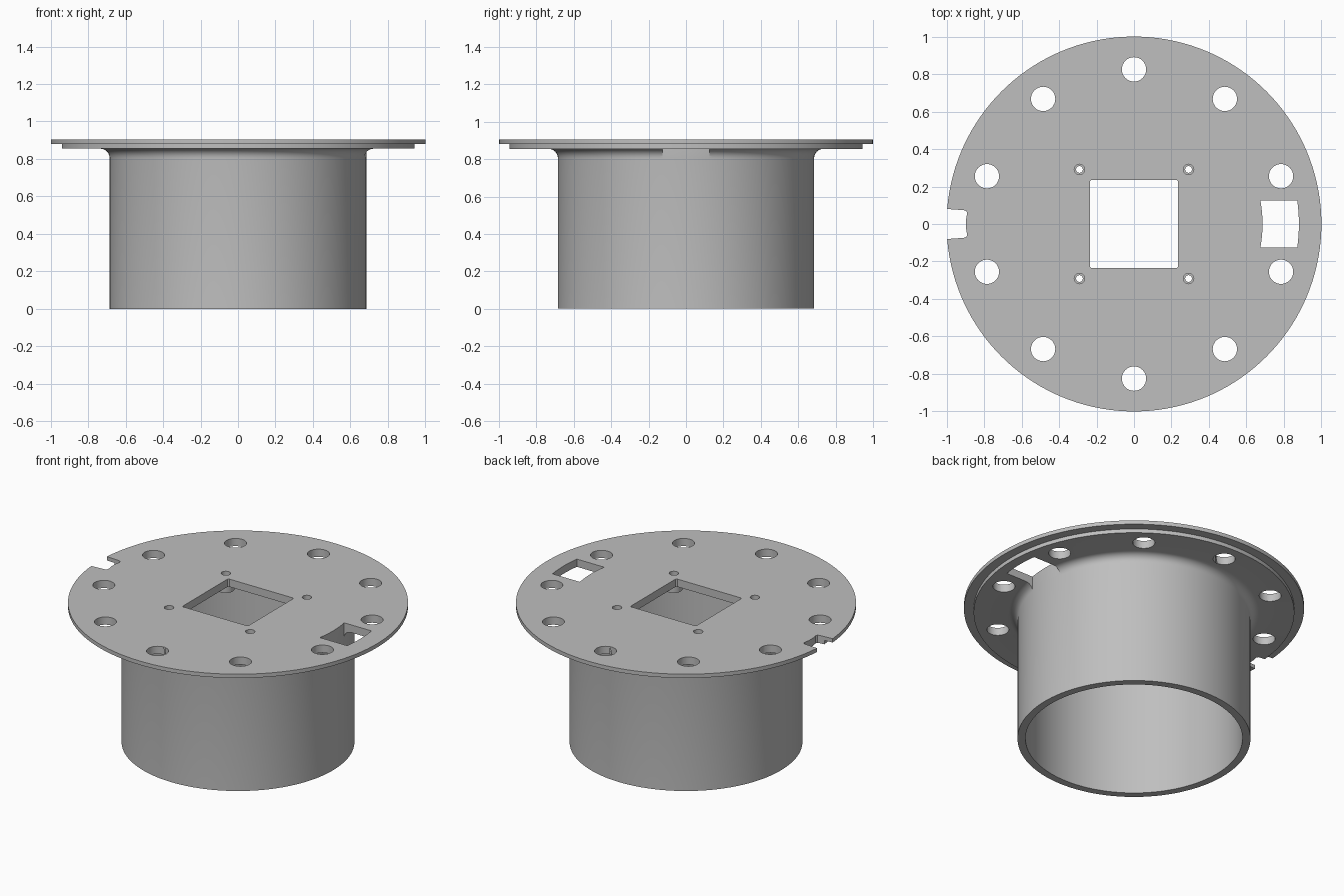
import bpy, bmesh
from math import sin, cos, asin, pi, radians

cube = bpy.data.objects.get("Cube")
if cube:
    bpy.data.objects.remove(cube, do_unlink=True)

grey = bpy.data.materials.new("plain grey")
grey.use_nodes = True
grey.diffuse_color = (0.52, 0.52, 0.52, 1)
grey.node_tree.nodes["Principled BSDF"].inputs["Base Color"].default_value = grey.diffuse_color

TOP, STEP, UNDER = 0.905, 0.88, 0.855   # flange levels
TUBE, BORE, FILLET = 0.685, 0.638, 0.05


def finish(bm, name):
    bmesh.ops.recalc_face_normals(bm, faces=bm.faces)
    mesh = bpy.data.meshes.new(name)
    bm.to_mesh(mesh)
    bm.free()
    mesh.materials.append(grey)
    ob = bpy.data.objects.new(name, mesh)
    bpy.context.collection.objects.link(ob)
    return ob


def lathe(name, profile, segments):
    """Revolve a closed (radius, height) loop about z."""
    bm = bmesh.new()
    rings = [[bm.verts.new((r * cos(2 * pi * i / segments), r * sin(2 * pi * i / segments), z))
              for i in range(segments)] for r, z in profile]
    for k, a in enumerate(rings):
        b = rings[(k + 1) % len(rings)]
        for i in range(segments):
            j = (i + 1) % segments
            bm.faces.new((a[i], a[j], b[j], b[i]))
    return finish(bm, name)


def prism(name, outline, z0=0.7, z1=1.0):
    """Extrude an (x, y) outline upward."""
    bm = bmesh.new()
    face = bm.faces.new([bm.verts.new((x, y, z0)) for x, y in outline])
    up = bmesh.ops.extrude_face_region(bm, geom=[face])["geom"]
    bmesh.ops.translate(bm, vec=(0, 0, z1 - z0),
                        verts=[v for v in up if isinstance(v, bmesh.types.BMVert)])
    return finish(bm, name)


def circle(x, y, r, n=32):
    return [(x + r * cos(2 * pi * i / n), y + r * sin(2 * pi * i / n)) for i in range(n)]


def arc(r, half_width, n=8):
    a = asin(half_width / r)
    return [(r * cos(t), r * sin(t)) for t in (a * (2 * i / n - 1) for i in range(n + 1))]


def activate(ob):
    bpy.ops.object.select_all(action="DESELECT")
    ob.select_set(True)
    bpy.context.view_layer.objects.active = ob


def cut(ob, cutter):
    mod = ob.modifiers.new("cut", "BOOLEAN")
    mod.operation, mod.solver, mod.object = "DIFFERENCE", "EXACT", cutter
    activate(ob)
    bpy.ops.object.modifier_apply(modifier=mod.name)
    bpy.data.objects.remove(cutter, do_unlink=True)


# Tube with filleted, stepped flange
fillet = [(TUBE + FILLET * (1 - cos(t)), UNDER - FILLET * (1 - sin(t)))
          for t in (radians(a) for a in range(0, 91, 15))]
body = lathe("flanged_tube", [(BORE, 0), (TUBE, 0)] + fillet + [
    (0.943, UNDER), (0.943, STEP), (1, STEP), (1, TOP),
    (0.05, TOP), (0.05, UNDER), (BORE, UNDER)], 144)

# Ring of bolt holes
for i in range(10):
    a = radians(18 + 36 * i)
    cut(body, prism("bolt_hole", circle(0.825 * cos(a), 0.825 * sin(a), 0.065)))

# Central square opening with eased corners
h, e = 0.236, 0.228
cut(body, prism("square_opening", [(h, -e), (h, e), (e, h), (-e, h),
                                   (-h, e), (-h, -e), (-e, -h), (e, -h)]))

# Curved window beside the tube and notch in the rim
cut(body, prism("side_window", arc(TUBE + 0.001, 0.125)[::-1] + arc(0.88, 0.125)))
half = [(-1.05, 0.084), (-0.91, 0.074), (-0.896, 0.07), (-0.89, 0.058), (-0.897, 0.02)]
cut(body, prism("rim_notch", half + [(x, -y) for x, y in half[::-1]]))

# Screw holes with bosses under the plate
bosses = []
for sx in (-1, 1):
    for sy in (-1, 1):
        x, y = 0.291 * sx, 0.291 * sy
        cut(body, prism("screw_hole", circle(x, y, 0.028, 20)))
        boss = lathe("screw_boss", [(0.018, 0.8), (0.05, 0.8), (0.05, UNDER), (0.018, UNDER)], 24)
        boss.location = (x, y, 0)
        bosses.append(boss)

for ob in [body] + bosses:
    activate(ob)
    bpy.ops.object.shade_smooth_by_angle(angle=radians(30))
